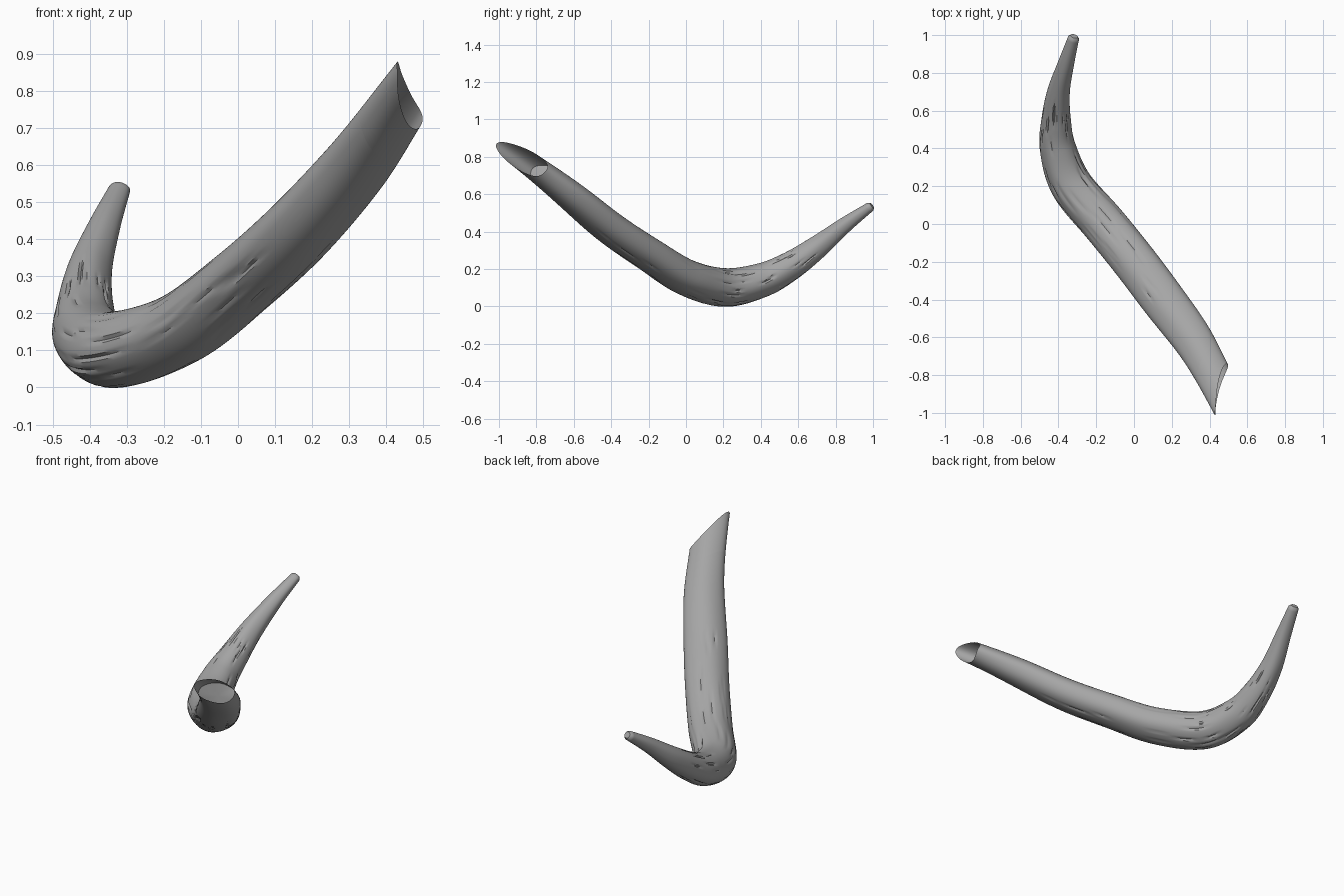
import bpy, bmesh, math, random
from mathutils import Vector

if "Cube" in bpy.data.objects:
    bpy.data.objects.remove(bpy.data.objects["Cube"])

random.seed(4)
SIDES, STEPS = 72, 14

# centreline from thin tip to open butt: x, y, z, half width, half height
KEYS = [
    (-0.320, 0.985, 0.533, 0.030, 0.026),
    (-0.360, 0.850, 0.435, 0.043, 0.042),
    (-0.400, 0.700, 0.315, 0.060, 0.062),
    (-0.413, 0.550, 0.212, 0.078, 0.078),
    (-0.403, 0.400, 0.140, 0.096, 0.092),
    (-0.330, 0.205, 0.103, 0.112, 0.103),
    (-0.157, 0.000, 0.157, 0.117, 0.096),
    (0.005, -0.200, 0.281, 0.117, 0.089),
    (0.155, -0.400, 0.417, 0.116, 0.085),
    (0.303, -0.600, 0.580, 0.107, 0.077),
    (0.428, -0.800, 0.742, 0.088, 0.060),
]


def spline(p0, p1, p2, p3, t):
    return [0.5 * (2*b + (c - a)*t + (2*a - 5*b + 4*c - d)*t*t + (3*b - a - 3*c + d)*t**3)
            for a, b, c, d in zip(p0, p1, p2, p3)]


ext = lambda p, q: tuple(2*a - b for a, b in zip(p, q))
pts = [ext(KEYS[0], KEYS[1])] + KEYS + [ext(KEYS[-1], KEYS[-2])]
path = [spline(*pts[i:i + 4], k / STEPS) for i in range(len(KEYS) - 1) for k in range(STEPS)]
path.append(list(KEYS[-1]))
N = len(path)

# narrow lengthwise cracks: side index, first ring, length, depth
cracks = {}
for _ in range(80):
    j, start = random.randrange(SIDES), random.randrange(28, N - 32)
    length, depth = random.randint(6, 16), random.uniform(0.003, 0.008)
    for k in range(length):
        cracks[(start + k, j)] = depth * math.sin(math.pi * (k + 0.5) / length)

bm = bmesh.new()
rings = []
for i, (x, y, z, a, b) in enumerate(path):
    c = Vector((x, y, z))
    t = (Vector(path[min(i + 1, N - 1)][:3]) - Vector(path[max(i - 1, 0)][:3])).normalized()
    h = Vector((0, 0, 1)).cross(t).normalized()
    v = t.cross(h)
    near_end = max(0, (i - (N - 15)) / 14)
    ring = []
    for j in range(SIDES):
        f = 2 * math.pi * j / SIDES
        r = 1 - cracks.get((i, j), 0) / a + 0.012 * math.sin(5 * f + i * 0.05)
        # oblique butt: one side runs out into a tongue that curls to the front
        w = ((1 - math.cos(f + math.radians(15))) / 2) ** 1.5
        slide = (-0.015 + 0.235 * w) * near_end
        curl = Vector((-0.025, -0.025, -0.008)) * w * near_end ** 2
        shrink = 1 - 0.1 * w * near_end
        ring.append(bm.verts.new(c + t * slide + curl
                                 + (h * a * math.cos(f) + v * b * math.sin(f)) * r * shrink))
    rings.append(ring)
for r0, r1 in zip(rings, rings[1:]):
    for j in range(SIDES):
        k = (j + 1) % SIDES
        bm.faces.new((r0[j], r0[k], r1[k], r1[j]))

# blunt closed tip
c, d = Vector(path[0][:3]), Vector(path[0][:3]) - Vector(path[1][:3])
cap = [bm.verts.new(c + d.normalized() * 0.012 + (p.co - c) * 0.65) for p in rings[0]]
for j in range(SIDES):
    k = (j + 1) % SIDES
    bm.faces.new((rings[0][k], rings[0][j], cap[j], cap[k]))
bm.faces.new(cap[::-1])

# floor of the hollow, a little inside the butt
floor = rings[N - 8]
mid = bm.verts.new(sum((p.co for p in floor), Vector()) / SIDES)
for j in range(SIDES):
    bm.faces.new((floor[j], floor[(j + 1) % SIDES], mid))
bm.normal_update()

me = bpy.data.meshes.new("horn")
bm.to_mesh(me)
bm.free()
horn = bpy.data.objects.new("horn", me)
bpy.context.collection.objects.link(horn)

# dark grey horn
mat = bpy.data.materials.new("dark_horn")
mat.diffuse_color = (0.38, 0.38, 0.38, 1)
mat.use_nodes = True
mat.node_tree.nodes["Principled BSDF"].inputs["Base Color"].default_value = mat.diffuse_color
me.materials.append(mat)

bpy.context.view_layer.objects.active = horn
horn.select_set(True)
bpy.ops.object.shade_smooth_by_angle(angle=math.radians(40))
